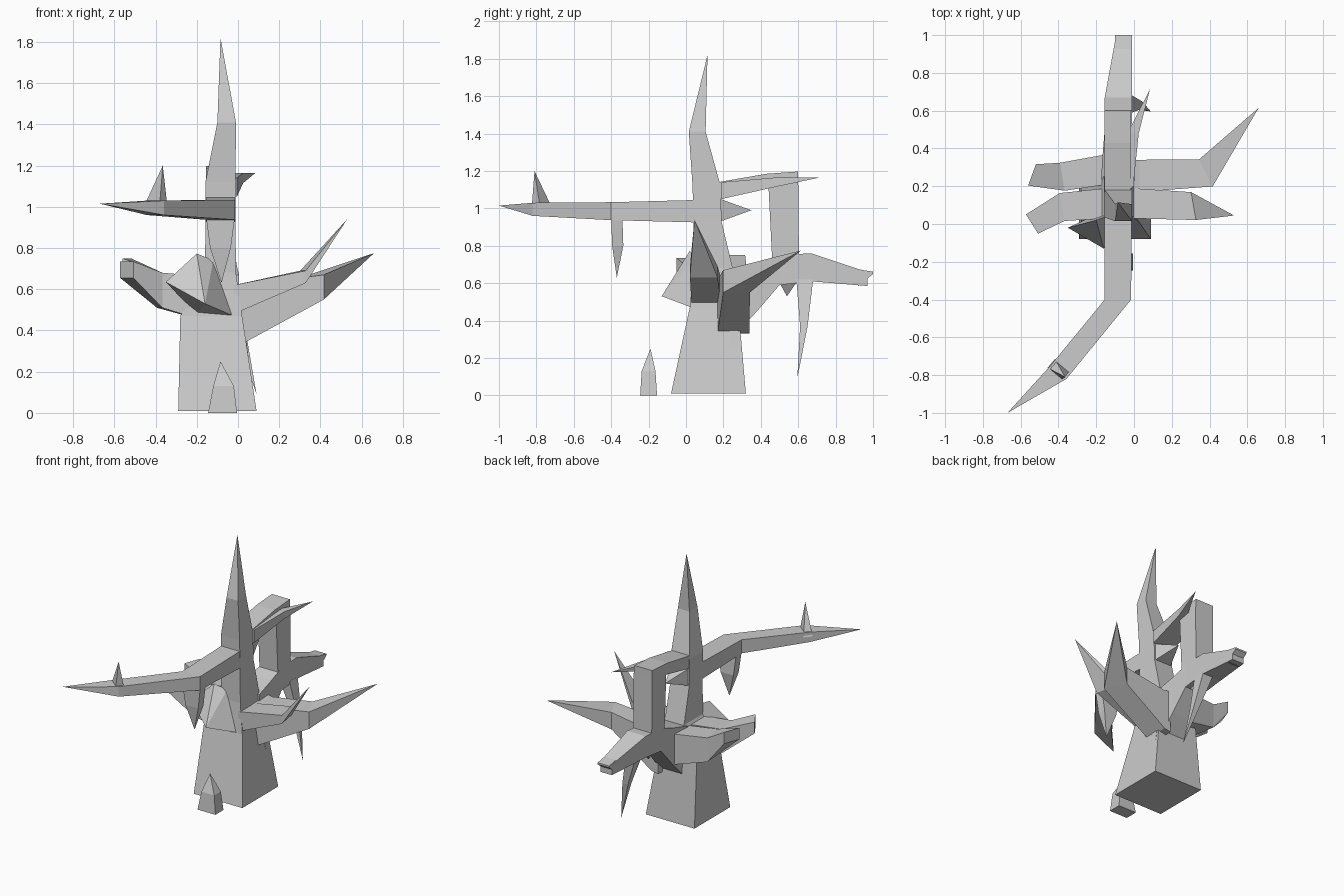
import bpy, bmesh
from math import cos, sin, radians
from mathutils import Vector


def finish(name, bm):
    bmesh.ops.recalc_face_normals(bm, faces=bm.faces[:])
    mesh = bpy.data.meshes.new(name)
    bm.to_mesh(mesh)
    bm.free()
    obj = bpy.data.objects.new(name, mesh)
    bpy.context.collection.objects.link(obj)


def limb(name, sections, tip=None, upright=False):
    """Loft four-sided sections (x, y, z, half width, half height, heading), ending in a tip or a cap.
    Upright limbs have horizontal sections; the others have standing ones."""
    bm = bmesh.new()
    rings = []
    for x, y, z, a, b, deg in sections:
        r = radians(deg)
        u = Vector((cos(r), sin(r), 0)) * a
        v = (Vector((-sin(r), cos(r), 0)) if upright else Vector((0, 0, 1))) * b
        c = Vector((x, y, z))
        rings.append([bm.verts.new(c + i * u + j * v)
                      for i, j in ((-1, -1), (1, -1), (1, 1), (-1, 1))])
    for r0, r1 in zip(rings, rings[1:]):
        for i in range(4):
            k = (i + 1) % 4
            bm.faces.new((r0[i], r0[k], r1[k], r1[i]))
    bm.faces.new(rings[0])
    if tip:
        t = bm.verts.new(tip)
        for i in range(4):
            bm.faces.new((rings[-1][i], rings[-1][(i + 1) % 4], t))
    else:
        bm.faces.new(rings[-1])
    finish(name, bm)


# Trunk tapering to the spire
limb("trunk", [(-0.10, 0.12, 0.01, 0.19, 0.20, 0),
               (-0.13, 0.15, 0.47, 0.15, 0.13, 0),
               (-0.085, 0.145, 0.68, 0.075, 0.105, 0),
               (-0.085, 0.115, 0.93, 0.073, 0.075, 0),
               (-0.085, 0.11, 1.12, 0.073, 0.075, 0),
               (-0.055, 0.06, 1.41, 0.045, 0.045, 0)],
     (-0.085, 0.115, 1.82), upright=True)

# Long front branch with its twig and hanging spike
limb("front_branch", [(-0.085, 0.06, 0.985, 0.072, 0.06, 0),
                      (-0.085, -0.40, 0.985, 0.07, 0.048, 0),
                      (-0.40, -0.785, 0.995, 0.055, 0.035, -40)],
     (-0.67, -1.0, 1.015))
limb("front_twig", [(-0.40, -0.77, 1.0, 0.05, 0.03, -40)],
     (-0.365, -0.81, 1.20), upright=True)
limb("hanging_spike", [(-0.085, -0.37, 0.95, 0.07, 0.03, 0),
                       (-0.085, -0.365, 0.80, 0.05, 0.03, 0)],
     (-0.08, -0.37, 0.63), upright=True)

# Rear arch: bridge, post and low rear branch
limb("rear_spike", [(-0.085, 0.17, 0.99, 0.07, 0.065, 0)], (-0.08, 0.35, 0.99))
limb("arch_bridge", [(-0.085, 0.17, 1.095, 0.07, 0.045, 0),
                     (-0.085, 0.43, 1.145, 0.07, 0.04, 0),
                     (-0.085, 0.60, 1.155, 0.07, 0.042, 0)])
limb("arch_post", [(-0.083, 0.535, 0.64, 0.072, 0.07, 0),
                   (-0.083, 0.52, 1.14, 0.072, 0.08, 0)], upright=True)
limb("arch_twig", [(-0.04, 0.19, 1.095, 0.035, 0.045, 0),
                   (-0.005, 0.48, 1.14, 0.03, 0.025, 0)], (0.085, 0.715, 1.165))
limb("rear_branch", [(-0.085, 0.23, 0.48, 0.09, 0.19, 0),
                     (-0.085, 0.38, 0.58, 0.08, 0.13, 0),
                     (-0.083, 0.50, 0.67, 0.072, 0.08, 0),
                     (-0.083, 0.67, 0.685, 0.072, 0.075, 0),
                     (-0.055, 0.97, 0.622, 0.045, 0.037, 0)])
# Sloping stub end of the rear branch
limb("rear_branch_end", [(-0.055, 0.92, 0.63, 0.045, 0.045, 0),
                         (-0.055, 1.0, 0.655, 0.045, 0.006, 0)])
limb("rear_hanging_root", [(-0.05, 0.635, 0.62, 0.04, 0.045, 0),
                           (0.02, 0.63, 0.37, 0.022, 0.02, 0)],
     (0.09, 0.595, 0.09), upright=True)
limb("rear_thorn", [(-0.085, 0.545, 0.61, 0.05, 0.05, 0)],
     (-0.085, 0.54, 0.53), upright=True)

# Pair of pointed branches on the right
limb("right_front_branch", [(-0.02, 0.11, 0.55, 0.08, 0.07, -90),
                            (0.315, 0.095, 0.66, 0.075, 0.03, -80)],
     (0.53, 0.045, 0.94))
limb("right_rear_branch", [(-0.02, 0.25, 0.48, 0.09, 0.15, -90),
                           (0.03, 0.255, 0.48, 0.085, 0.14, -90),
                           (0.38, 0.27, 0.61, 0.08, 0.06, -63)],
     (0.66, 0.615, 0.775))

# Pair of cut branches on the left
for name, root_y, mid_y, end_y, end_z, turn in (("left_front_branch", 0.11, 0.09, 0.0, 0.695, -58),
                                               ("left_rear_branch", 0.29, 0.25, 0.26, 0.71, -110)):
    limb(name, [(-0.14, root_y, 0.55, 0.08, 0.11, -90),
                (-0.38, mid_y, 0.595, 0.075, 0.085, -80),
                (-0.54, end_y, end_z, 0.06, 0.04, turn)])

# Broken bark blade on the front left
bm = bmesh.new()
for p in ((-0.35, -0.02, 0.635), (-0.20, 0.02, 0.773), (-0.12, 0.05, 0.74),
          (-0.03, 0.02, 0.474), (-0.16, -0.13, 0.53), (-0.20, 0.05, 0.48)):
    bm.verts.new(p)
bmesh.ops.convex_hull(bm, input=bm.verts[:])
finish("bark_blade", bm)

# Root surfacing in front, and the root edge at the rear right
limb("front_root", [(-0.075, -0.20, 0.0, 0.07, 0.045, 0),
                    (-0.07, -0.20, 0.13, 0.05, 0.037, 0)],
     (-0.085, -0.19, 0.25), upright=True)
limb("side_root", [(0.0, 0.25, 0.45, 0.03, 0.03, 0)], (0.07, 0.27, 0.10), upright=True)
